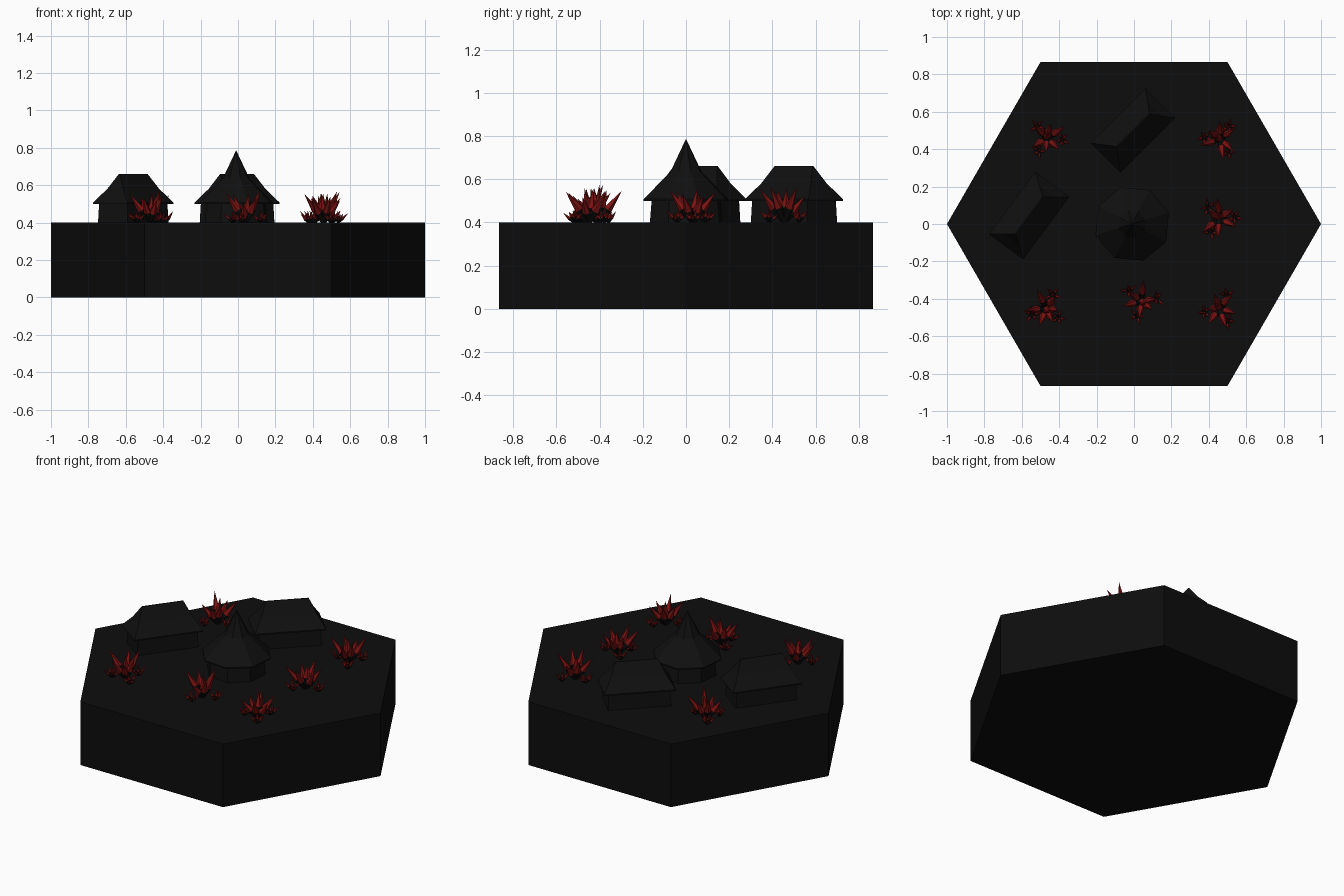
import bpy, bmesh, random
from math import sin, cos, pi, radians
from mathutils import Vector, Matrix

random.seed(4)
if "Cube" in bpy.data.objects:
    bpy.data.objects.remove(bpy.data.objects["Cube"])


def material(name, rgb):
    m = bpy.data.materials.new(name)
    m.use_nodes = True
    m.diffuse_color = (*rgb, 1)
    m.node_tree.nodes["Principled BSDF"].inputs["Base Color"].default_value = (*rgb, 1)
    return m


STONE = material("black stone", (0.004, 0.004, 0.004))
HUT = material("charcoal hut", (0.005, 0.005, 0.005))
RED = material("dark red crystal", (0.2, 0.006, 0.006))


def polygon(sides, r, turn=0.0):
    return [(r * cos(turn + 2 * pi * i / sides), r * sin(turn + 2 * pi * i / sides)) for i in range(sides)]


def rectangle(length, width):
    a, b = length / 2, width / 2
    return [(a, b), (-a, b), (-a, -b), (a, -b)]


def loft(bm, rings, matrix=None):
    """Stack outlines given as (points, z); returns the side faces level by level."""
    matrix = matrix or Matrix()
    loops = [[bm.verts.new(matrix @ Vector((x, y, z))) for x, y in pts] for pts, z in rings]
    n = len(loops[0])
    levels = []
    for low, high in zip(loops, loops[1:]):
        levels.append([bm.faces.new((low[i], low[(i + 1) % n], high[(i + 1) % n], high[i])) for i in range(n)])
    bm.faces.new(loops[0][::-1])
    bm.faces.new(loops[-1])
    return levels


def finish(name, bm, mats, location=(0, 0, 0), turn=0.0):
    bmesh.ops.remove_doubles(bm, verts=bm.verts, dist=0.0004)
    bmesh.ops.recalc_face_normals(bm, faces=bm.faces)
    mesh = bpy.data.meshes.new(name)
    bm.to_mesh(mesh)
    bm.free()
    for m in mats:
        mesh.materials.append(m)
    ob = bpy.data.objects.new(name, mesh)
    ob.location = location
    ob.rotation_euler.z = turn
    bpy.context.collection.objects.link(ob)
    return ob


def solid(name, rings, mat, location=(0, 0, 0), turn=0.0):
    bm = bmesh.new()
    loft(bm, rings)
    return finish(name, bm, [mat], location, turn)


# Hexagonal ground tile
TOP = 0.4
solid("hex_base", [(polygon(6, 1), 0), (polygon(6, 1), TOP)], STONE)

# Two long huts with flared hip roofs
for name, x, y, angle in (("back", -0.005, 0.5, 45), ("side", -0.56, 0.045, 53.5)):
    place, turn = (x, y, TOP), radians(angle)
    solid(name + "_hut_walls", [(rectangle(0.37, 0.195), 0), (rectangle(0.36, 0.185), 0.12)], HUT, place, turn)
    solid(name + "_hut_roof", [(rectangle(0.415, 0.226), 0.1), (rectangle(0.415, 0.226), 0.108),
                               (rectangle(0.325, 0.105), 0.18), (rectangle(0.25, 0.006), 0.26)], HUT, place, turn)

# Round hut with a peaked roof
place = (-0.01, 0, TOP)
solid("round_hut_walls", [(polygon(8, 0.175), 0), (polygon(8, 0.165), 0.12)], HUT, place, 0.3)
solid("round_hut_roof", [(polygon(8, 0.205), 0.1), (polygon(8, 0.205), 0.108),
                         (polygon(8, 0.075), 0.235), (polygon(8, 0.001), 0.385)], HUT, place, 0.3)


# Crystal clusters: shards with black stems and red points
def shard(bm, root, heading, tilt, length, width):
    m = (Matrix.Translation(root) @ Matrix.Rotation(heading, 4, "Z")
         @ Matrix.Rotation(tilt, 4, "Y"))
    stem, point = loft(bm, [(polygon(5, width * 0.45), -0.005), (polygon(5, width), length * 0.42),
                            (polygon(5, 0.0003), length)], m)
    for f in point:
        f.material_index = 1


def burst(bm, root, count, length, lean):
    start = random.uniform(0, 2 * pi)
    shard(bm, root, start, radians(8), length * 0.85, length * 0.12)
    for i in range(count):
        shard(bm, root, start + 2 * pi * i / count + random.uniform(-0.2, 0.2),
              radians(lean + random.uniform(-8, 8)), length * random.uniform(0.75, 1.05), length * 0.115)


def cluster(name, x, y, turn):
    bm = bmesh.new()
    burst(bm, Vector((0, 0, 0)), 6, 0.185, 33)
    for i in range(3):
        a = 2 * pi * i / 3 + random.uniform(-0.2, 0.2)
        burst(bm, Vector((0.082 * cos(a), 0.082 * sin(a), 0)), 5, 0.075, 42)
    finish(name, bm, [STONE, RED], (x, y, TOP), turn)


for i, (x, y) in enumerate([(-0.465, 0.46), (0.46, 0.455), (0.455, 0.03),
                            (0.455, -0.45), (0.04, -0.41), (-0.47, -0.45)]):
    cluster("crystal_cluster_%d" % (i + 1), x, y, i * 1.1)
